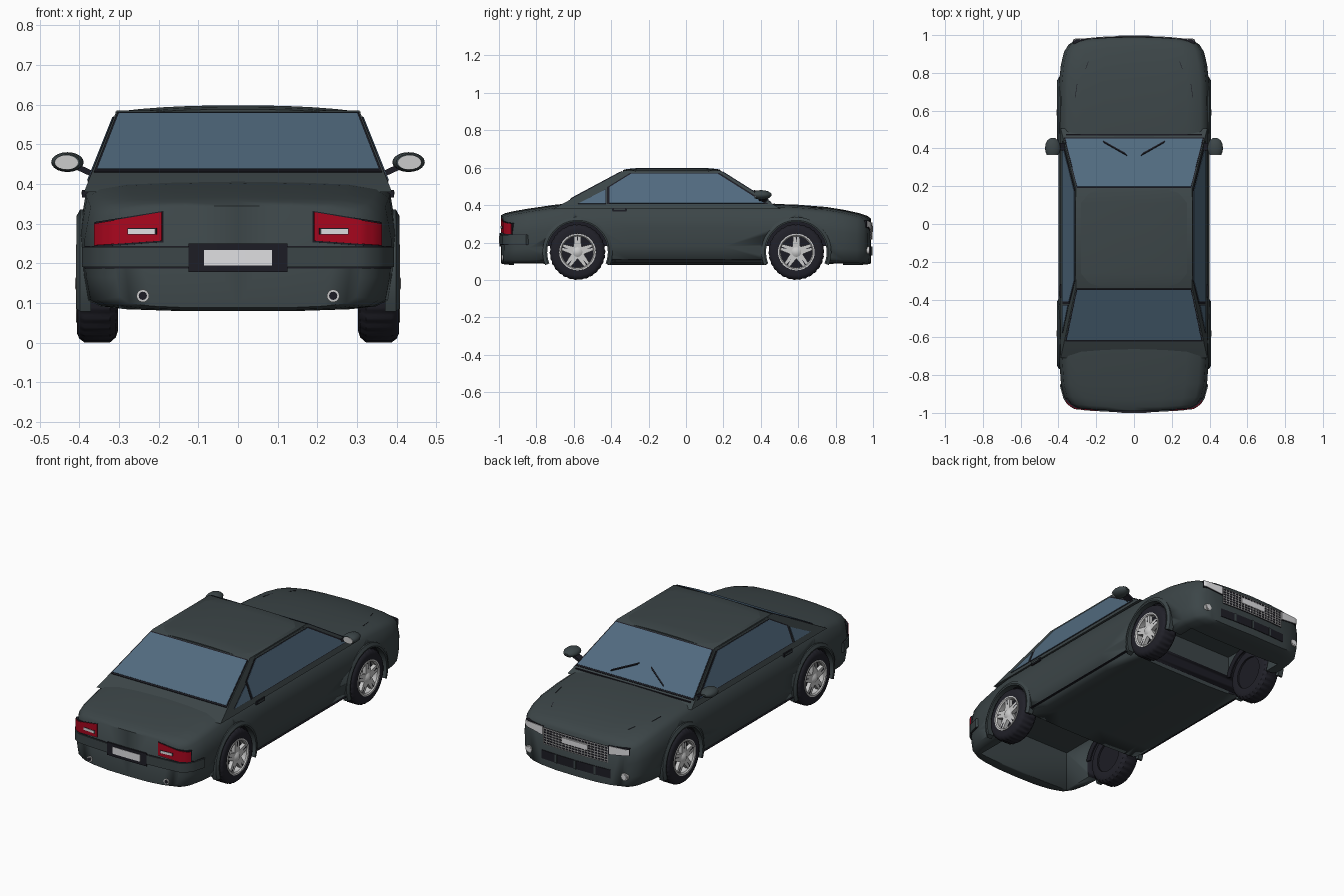
import bpy, bmesh, math
from mathutils import Vector

if "Cube" in bpy.data.objects:
    bpy.data.objects.remove(bpy.data.objects["Cube"])


def material(name, r, g, b):
    m = bpy.data.materials.new(name)
    m.use_nodes = True
    m.diffuse_color = (r, g, b, 1)
    m.node_tree.nodes["Principled BSDF"].inputs["Base Color"].default_value = (r, g, b, 1)
    return m


PAINT = material("dark_grey_green_paint", .045, .06, .064)
GLASS = material("blue_glass", .082, .145, .212)
BLACK = material("black_trim", .012, .012, .018)
RUBBER = material("tyre_rubber", .015, .015, .022)
SILVER = material("silver", .6, .6, .6)
RED = material("red_lens", .4, .002, .013)
PLATE = material("light_grey", .74, .74, .76)


def make(name, verts, faces, mat, angle=35):
    bm = bmesh.new()
    vs = [bm.verts.new(v) for v in verts]
    for f in faces:
        bm.faces.new([vs[i] for i in f])
    bmesh.ops.remove_doubles(bm, verts=bm.verts, dist=1e-5)
    bmesh.ops.recalc_face_normals(bm, faces=bm.faces)
    me = bpy.data.meshes.new(name)
    bm.to_mesh(me)
    bm.free()
    me.materials.append(mat)
    for p in me.polygons:
        p.use_smooth = True
    me.set_sharp_from_angle(angle=math.radians(angle))
    ob = bpy.data.objects.new(name, me)
    bpy.context.collection.objects.link(ob)
    return ob


def loft(name, rings, mat, closed=False):
    n, k = len(rings[0]), len(rings)
    verts = [v for r in rings for v in r]
    faces = []
    for a in range(k if closed else k - 1):
        b = (a + 1) % k
        for i in range(n):
            j = (i + 1) % n
            faces.append((a * n + i, a * n + j, b * n + j, b * n + i))
    if not closed:
        faces += [tuple(range(n)), tuple(range((k - 1) * n, k * n))]
    return make(name, verts, faces, mat)


def plate(name, pts, mat, t=.003, back=.004, out=None):
    """Flat polygon, thickened along its outward normal."""
    pts = [Vector(p) for p in pts]
    n = (pts[1] - pts[0]).cross(pts[2] - pts[0]).normalized()
    mid = sum(pts, Vector()) / len(pts)
    if n.dot(out or (mid - Vector((0, 0, .3)))) < 0:
        n = -n
    return loft(name, [[p - n * back for p in pts], [p + n * t for p in pts]], mat)


def lathe(name, profile, centre, side, mat, segs=40, tread=0):
    """Spin (x, radius) profile about the x axis; tread cuts alternate segments."""
    rings = []
    for k in range(segs):
        a = 2 * math.pi * k / segs
        ring = []
        for x, r in profile:
            if tread and r > .14 and (k // 2) % 2:
                r -= tread
            ring.append((centre[0] + side * x, centre[1] + r * math.cos(a), centre[2] + r * math.sin(a)))
        rings.append(ring)
    return loft(name, rings, mat, closed=True)


# Body stations: y, half width, bottom, top
STATIONS = [(-.99, .31, .088, .343), (-.97, .345, .083, .354), (-.93, .37, .08, .364), (-.85, .387, .08, .378),
            (-.7, .397, .08, .4), (-.6, .4, .08, .41), (-.3, .4, .08, .41), (.2, .4, .08, .408),
            (.46, .4, .08, .405), (.6, .4, .08, .4), (.75, .397, .08, .388), (.85, .387, .08, .372),
            (.93, .37, .08, .354), (.97, .345, .083, .34), (.99, .31, .088, .325)]


def bow(x, y):
    return .03 * max(0, (abs(y) - .8) / .2) * (x / .4) ** 2


def section(y, w, zb, zt):
    h = zt - zb
    half = [(0, zb), (.4, zb), (.7, zb + .004), (.88, zb + .011), (.96, zb + .027), (.99, zb + h * .3),
            (1, zb + h * .6), (.96, zt - .035), (.88, zt - .014), (.7, zt - .004), (.4, zt), (0, zt + .002)]
    pts = half + [(-f, z) for f, z in half[-2:0:-1]]
    sgn = 1 if y > 0 else -1
    return [(f * w, y - sgn * bow(f * w, y), z) for f, z in pts]


rings = [section(*s) for s in STATIONS]
n = len(rings[0])
verts = [v for r in rings for v in r]
faces = [(a * n + i, a * n + (i + 1) % n, (a + 1) * n + (i + 1) % n, (a + 1) * n + i)
         for a in range(len(rings) - 1) for i in range(n)]
for base in (0, (len(rings) - 1) * n):
    for i in range(5):
        faces.append([base + j for j in (i, i + 1, 10 - i, 11 - i)])
        faces.append([base + j % n for j in (n - i, n - i - 1, 12 + i, 11 + i)])
body = make("body", verts, faces, PAINT, 60)


def cut(cutter):
    m = body.modifiers.new("cut", "BOOLEAN")
    m.operation, m.solver, m.object, m.material_mode = "DIFFERENCE", "EXACT", cutter, "TRANSFER"
    bpy.context.view_layer.objects.active = body
    bpy.ops.object.modifier_apply(modifier=m.name)
    bpy.data.objects.remove(cutter)


# Wheel wells and open bays underneath
AXLES = (-.58, .59)
ZW = .149
for y in AXLES:
    circle = [(y + .167 * math.cos(a), ZW + .167 * math.sin(a)) for a in [math.tau * k / 48 for k in range(48)]]
    cut(loft("well_cutter", [[(x, p, q) for p, q in circle] for x in (-.5, .5)], BLACK))
for y0, y1, z in ((-.92, -.42, .315), (.43, .84, .31)):
    cut(loft("bay_cutter", [[(x, y, h) for x, y in ((-.3, y0), (.3, y0), (.3, y1), (-.3, y1))]
                            for h in (0, z)], PAINT))

# Cabin, roof and glass
XB, XT, ZB, ZT = .376, .306, .41, .585


def side_x(z):
    return XB + (XT - XB) * (z - ZB) / (ZT - ZB)


low = [(-XB - .012, -.71, .38), (XB + .012, -.71, .38), (XB + .012, .505, .38), (-XB - .012, .505, .38)]
high = [(-XT, -.33, ZT), (XT, -.33, ZT), (XT, .18, ZT), (-XT, .18, ZT)]
loft("cabin", [low, high], PAINT)
crown = [(x / 10 * .309, .582 + .016 * (1 - abs(x / 10) ** 2.5)) for x in range(-10, 11, 2)]
crown = [(-.309, .574)] + crown + [(.309, .574)]
loft("roof", [[(x, y, max(.574, z - drop)) for x, z in crown]
              for y, drop in ((-.336, .01), (-.315, .005), (-.26, 0), (.11, 0), (.165, .005), (.185, .01))], PAINT)


def screen(name, ya, yb, u, v0, v1, mat, t):
    def p(side, v):
        z = ZB + (ZT - ZB) * v
        return (side * u * side_x(z), ya + (yb - ya) * v, z)
    plate(name, [p(-1, v0), p(1, v0), p(1, v1), p(-1, v1)], mat, t)


for name, ya, yb, v in (("rear_window", -.657, -.33, .14), ("windscreen", .458, .18, .03)):
    screen(name + "_seal", ya, yb, .985, v - .025, .965, BLACK, .003)
    screen(name, ya, yb, .972, v, .945, GLASS, .005)

MAIN = [(-.413, .408), (.425, .408), (.172, .568), (-.295, .568), (-.413, .495)]
QUARTER = [(-.575, .408), (-.43, .408), (-.43, .483)]
for s, label in ((1, "left"), (-1, "right")):
    for name, shape in (("side_window", MAIN), ("quarter_window", QUARTER)):
        cy = sum(p[0] for p in shape) / len(shape)
        cz = sum(p[1] for p in shape) / len(shape)
        for suffix, k, mat, t in (("_seal", 1.03, BLACK, .002), ("", .99, GLASS, .004)):
            pts = [(cy + (y - cy) * k, cz + (z - cz) * k) for y, z in shape]
            plate(f"{label}_{name}{suffix}", [(s * side_x(z), y, z) for y, z in pts], mat, t)
    # Wiper lying on the windscreen
    wz = lambda y: ZB + (ZT - ZB) * (.458 - y) / .278 + .004
    plate(label + "_wiper", [(s * x, y, wz(y)) for x, y in ((.165, .439), (.16, .429), (.038, .36), (.045, .372))],
          BLACK, .008)
    # Door handle and sill strip
    for name, y0, y1, z0, z1, x, mat in (("door_handle", -.392, -.318, .366, .385, .387, BLACK),
                                         ("door_handle_grip", -.385, -.325, .373, .381, .389, PAINT),
                                         ("sill_strip", -.41, .42, .106, .11, .388, BLACK)):
        plate(f"{label}_{name}", [(s * x, y0, z0), (s * x, y1, z0), (s * x, y1, z1), (s * x, y0, z1)], mat, .006, .02)
    # Door mirror: shell, glass and arm
    shell = []
    for k, r in ((-.043, .76), (-.03, .93), (-.012, 1), (.012, .95), (.034, .68), (.046, .25)):
        shell.append([(s * (.43 + .041 * r * math.cos(a)), .41 + k, .455 + .025 * r * math.sin(a))
                      for a in [math.tau * i / 20 for i in range(20)]])
    loft(label + "_mirror_shell", shell, PAINT)
    plate(label + "_mirror_glass", [(s * .433 + (x - s * .43) * .95, y, .454 + (z - .455) * .95) for x, y, z in shell[0]],
          SILVER, .002, out=Vector((0, -1, 0)))
    loft(label + "_mirror_arm", [[(s * x, .41 + dy, z + dz) for dy, dz in ((-.02, -.008), (.02, -.008), (.02, .008), (-.02, .008))]
                                 for x, z in ((.36, .422), (.41, .445))], BLACK)
    # Bonnet creases
    for x0, y0, x1, y1, z in ((.24, .86, .255, .82, .373), (.3, .74, .31, .67, .387)):
        plate(label + "_bonnet_crease", [(s * x0, y0, z - .006), (s * x1, y1, z), (s * (x1 + .003), y1, z),
                                         (s * (x0 + .003), y0, z - .006)], BLACK, .001)
plate("cowl_strip", [(-.36, .468, .406), (.36, .468, .406), (.36, .476, .406), (-.36, .476, .406)], BLACK, .002)


# Panels following the rounded nose (1) and tail (-1)
def end_y(x, end):
    x = abs(x)
    line = [(s[1], abs(s[0]) - bow(s[1], s[0])) for s in STATIONS[:5]]
    if x <= line[0][0]:
        return end * (.99 - bow(x, .99))
    for (w0, y0), (w1, y1) in zip(line, line[1:]):
        if x <= w1:
            return end * (y0 + (y1 - y0) * (x - w0) / (w1 - w0))
    return end * line[-1][1]


def panel(name, end, x0, x1, z0, z1, mat, t=.004, za=None, zb=None, steps=14):
    """z0..z1 is the height at x0, za..zb at x1."""
    za, zb = z0 if za is None else za, z1 if zb is None else zb
    rings = []
    for k in range(steps + 1):
        f = k / steps
        x = x0 + (x1 - x0) * f
        y, lo, hi = end_y(x, end), z0 + (za - z0) * f, z1 + (zb - z1) * f
        xo, yo, xi, yi = x * (1 + t / .4), y + end * t, x * .95, y - end * .03
        rings.append([(xi, yi, lo), (xo, yo, lo), (xo, yo, hi), (xi, yi, hi)])
    return loft(name, rings, mat)


for s, label in ((1, "left"), (-1, "right")):
    # Tail
    panel(label + "_tail_light_seal", -1, s * .187, s * .36, .253, .332, BLACK, .002, .241, .304)
    panel(label + "_tail_light", -1, s * .19, s * .358, .257, .329, RED, .005, .245, .3)
    panel(label + "_reverse_light_seal", -1, s * .202, s * .275, .272, .289, BLACK, .006)
    panel(label + "_reverse_light", -1, s * .205, s * .272, .274, .287, PLATE, .008)
    panel(label + "_bumper_gap", -1, s * .12, s * .385, .187, .244, BLACK, .002)
    panel(label + "_bumper", -1, s * .12, s * .386, .19, .241, PAINT, .007)
    # Nose
    panel(label + "_headlight_seal", 1, s * .2, s * .324, .262, .316, BLACK, .002, .28, .318)
    panel(label + "_headlight", 1, s * .205, s * .32, .267, .312, PLATE, .005, .284, .314)
    for name, end, x, z, r in (("exhaust", -1, .24, .118, .016), ("fog_light", 1, .3, .158, .02)):
        y = end_y(x, end)
        for part, k, mat, t in (("_ring", 1, SILVER, .006), ("_lens", .65, BLACK if end < 0 else PLATE, .008)):
            plate(f"{label}_{name}{part}", [(s * x + r * k * math.cos(a), y, z + r * k * math.sin(a))
                  for a in [math.tau * i / 16 for i in range(16)]], mat, t, .03, Vector((0, end, 0)))
panel("rear_plate_recess", -1, -.122, .122, .178, .25, BLACK, .008)
panel("rear_number_plate", -1, -.084, .084, .195, .234, PLATE, .01)
panel("grille", 1, -.2, .2, .215, .308, BLACK, .003)
for k in range(7):
    panel("grille_bar", 1, -.2, .2, .217 + k * .0145, .2205 + k * .0145, SILVER, .006)
for k in range(-10, 11):
    panel("grille_upright", 1, k * .0198 - .0015, k * .0198 + .0015, .217, .307, SILVER, .006, steps=1)
panel("front_number_plate", 1, -.08, .08, .257, .288, PLATE, .009)
panel("lower_intake", 1, -.215, .215, .13, .178, BLACK, .003)
for x in (-.12, 0, .12):
    panel("intake_divider", 1, x - .006, x + .006, .13, .178, PAINT, .006, steps=1)

# Wheels, arch lips and liners
TYRE = [(-.05, .09), (-.052, .12), (-.047, .136), (-.032, .149), (.032, .149), (.045, .139),
        (.051, .125), (.049, .098), (.037, .09)]
SPOKE = [(.008, -.018), (.03, -.021), (.09, -.017), (.09, .017), (.03, .021), (.008, .018)]
LIP = [(.37, .162), (.405, .162), (.407, .17), (.398, .187), (.37, .187)]
LINER = [(.294, .14), (.302, .14), (.302, .172), (.294, .172)]


def arc(name, s, y, profile, a0, a1, mat):
    angles = [math.radians(a0 + (a1 - a0) * k / 32) for k in range(33)]
    loft(name, [[(s * x, y + r * math.cos(a), ZW + r * math.sin(a)) for x, r in profile] for a in angles], mat)


for s, label in ((1, "left"), (-1, "right")):
    for y, place in zip(AXLES, ("tail", "nose")):
        c, tag = (s * .355, y, ZW), f"{label}_{place}"
        lathe(tag + "_tyre", TYRE, c, s, RUBBER, 120, .003)
        lathe(tag + "_brake_disc", [(-.04, 0), (-.04, .092), (.012, .092), (.012, 0)], c, s, BLACK)
        lathe(tag + "_rim", [(.01, .088), (.046, .084), (.053, .09), (.053, .098), (.03, .099)], c, s, SILVER)
        lathe(tag + "_hub", [(.01, 0), (.01, .028), (.047, .026), (.056, .012), (.056, 0)], c, s, SILVER, 20)
        for k in range(5):
            a = math.tau * k / 5 + math.pi / 2
            plate(tag + "_spoke", [(s * .398, y + r * math.cos(a) - t * math.sin(a),
                                    ZW + r * math.sin(a) + t * math.cos(a)) for r, t in SPOKE],
                  SILVER, .004, .018, Vector((s, 0, 0)))
            # Slot along the middle of the spoke
            plate(tag + "_spoke_slot", [(s * .402, y + r * math.cos(a) - t * math.sin(a),
                                         ZW + r * math.sin(a) + t * math.cos(a))
                                        for r, t in ((.05, 0), (.084, -.004), (.084, .004))],
                  BLACK, .001, .002, Vector((s, 0, 0)))
        arc(tag + "_arch_lip", s, y, LIP, -22, 202, PAINT)
        arc(tag + "_arch_liner", s, y, LINER, 12, 168, BLACK)
